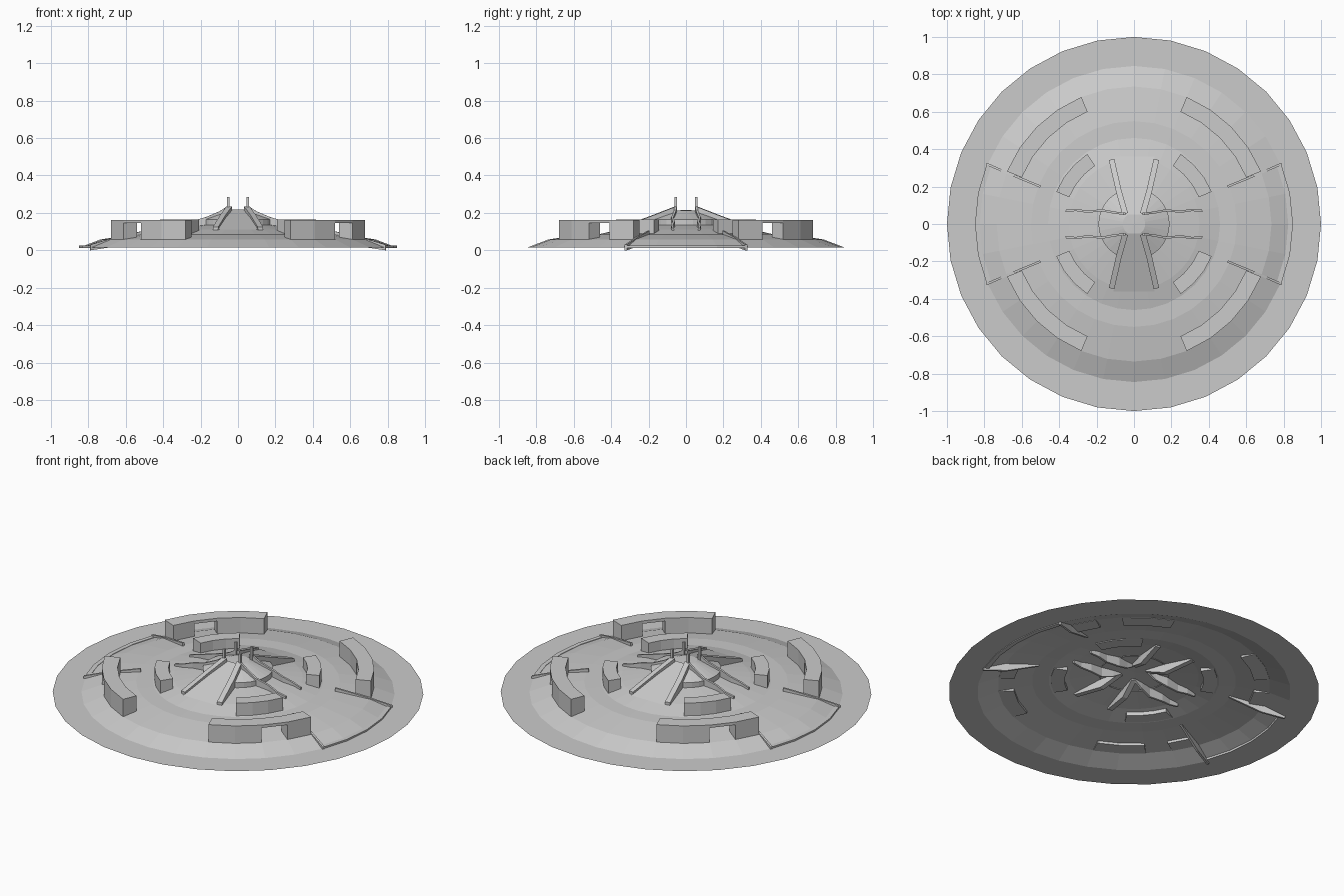
import bpy, bmesh
from math import radians, cos, sin, pi
from mathutils import Vector

cube = bpy.data.objects.get("Cube")
if cube:
    bpy.data.objects.remove(cube, do_unlink=True)

grey = bpy.data.materials.new("plain grey")
grey.use_nodes = True
colour = (0.6, 0.6, 0.6, 1)
grey.diffuse_color = colour
grey.node_tree.nodes["Principled BSDF"].inputs["Base Color"].default_value = colour

STEP = 2 * pi / 32
QUADRANTS = [("left_back", 1, 1), ("right_back", -1, 1),
             ("left_front", 1, -1), ("right_front", -1, -1)]


def finish(name, bm):
    bmesh.ops.remove_doubles(bm, verts=bm.verts, dist=1e-5)
    bmesh.ops.recalc_face_normals(bm, faces=bm.faces)
    mesh = bpy.data.meshes.new(name)
    bm.to_mesh(mesh)
    bm.free()
    mesh.materials.append(grey)
    obj = bpy.data.objects.new(name, mesh)
    bpy.context.collection.objects.link(obj)
    return obj


def lathe(name, profile):
    """Spin a (radius, height) profile into a 32-sided sheet."""
    bm = bmesh.new()
    verts = [bm.verts.new((r, 0, z)) for r, z in profile]
    edges = [bm.edges.new(pair) for pair in zip(verts, verts[1:])]
    bmesh.ops.spin(bm, geom=verts + edges, angle=2 * pi, steps=32,
                   axis=(0, 0, 1), cent=(0, 0, 0))
    obj = finish(name, bm)
    if sum(p.normal.z for p in obj.data.polygons) < 0:
        obj.data.flip_normals()
    return obj


def add_arc(bm, r0, r1, z0, z1, first, last, sx=1, sy=1):
    """Add a closed curved block spanning whole 32nds of a turn."""
    rings = []
    for i in range(first, last + 1):
        c, s = cos(i * STEP) * sx, sin(i * STEP) * sy
        rings.append([bm.verts.new((r * c, r * s, z))
                      for r, z in ((r0, z0), (r1, z0), (r1, z1), (r0, z1))])
    for a, b in zip(rings, rings[1:]):
        for k in range(4):
            n = (k + 1) % 4
            bm.faces.new((a[k], a[n], b[n], b[k]))
    bm.faces.new(rings[0])
    bm.faces.new(rings[-1])


def fin(name, path, tops, bottoms, width, sx, sy):
    """Upright blade following a plan path, with a height range per point."""
    bm = bmesh.new()
    pts = [Vector((x * sx, y * sy, 0)) for x, y in path]
    direction = (pts[-1] - pts[0]).normalized()
    side = Vector((-direction.y, direction.x, 0)) * width / 2
    rings = []
    for p, top, low in zip(pts, tops, bottoms):
        rings.append([bm.verts.new(p + off + Vector((0, 0, z)))
                      for off, z in ((-side, low), (side, low), (side, top), (-side, top))])
    for a, b in zip(rings, rings[1:]):
        for k in range(4):
            n = (k + 1) % 4
            bm.faces.new((a[k], a[n], b[n], b[k]))
    bm.faces.new(rings[0])
    bm.faces.new(rings[-1])
    return finish(name, bm)


# Stepped ground disc with flat brim
lathe("ground_disc", [(1, .016), (.845, .016), (.735, .058), (.55, .085),
                      (.46, .087), (.35, .112), (.19, .135), (0, .14)])

# Raised central drum
lathe("central_drum", [(.19, .13), (.19, .165), (.06, .213), (0, .215)])

# Sloping ramps to the front and back of the drum
for name, sy in (("front_ramp", -1), ("back_ramp", 1)):
    bm = bmesh.new()
    bm.faces.new([bm.verts.new((x, y * sy, z)) for x, y, z in
                  ((-.11, .36, .11), (.11, .36, .11), (.045, .05, .217), (-.045, .05, .217))])
    ramp = finish(name, bm)
    if ramp.data.polygons[0].normal.z < 0:
        ramp.data.flip_normals()

for label, sx, sy in QUADRANTS:
    # Outer wall with a doorway under a lintel
    bm = bmesh.new()
    add_arc(bm, .65, .735, .056, .162, 2, 3, sx, sy)
    add_arc(bm, .65, .735, .145, .162, 3, 4, sx, sy)
    add_arc(bm, .65, .735, .056, .162, 4, 6, sx, sy)
    finish("outer_wall_" + label, bm)

    # Low inner wall
    bm = bmesh.new()
    add_arc(bm, .375, .45, .085, .165, 2, 5, sx, sy)
    finish("inner_wall_" + label, bm)

    # Straight fins beside the ramps
    fin("ramp_fin_" + label, [(.047, .055), (.08, .17), (.12, .345)],
        [.235, .19, .125], [.13, .085, .1], .03, sx, sy)

    # Sagging struts along the sides
    fin("side_strut_" + label,
        [(.05, .055), (.1, .06), (.17, .073), (.25, .066), (.31, .075), (.365, .07)],
        [.24, .208, .178, .155, .135, .12], [.13, .1, .08, .08, .085, .09], .012, sx, sy)

    # Short corner posts
    bm = bmesh.new()
    bmesh.ops.create_cube(bm, size=1)
    for v in bm.verts:
        v.co = (v.co.x * .013 + .053 * sx, v.co.y * .013 + .055 * sy, v.co.z * .085 + .2425)
    finish("corner_post_" + label, bm)

    # Blades flanking the side entrances
    fin("entrance_blade_" + label, [(.5, .2), (.67, .27), (.79, .322)],
        [.105, .066, .03], [.08, .018, 0], .012, sx, sy)

# Thin curved lips across the entrances
for label, sx in (("left", 1), ("right", -1)):
    bm = bmesh.new()
    add_arc(bm, .825, .85, .012, .026, -2, 2, sx)
    finish("entrance_lip_" + label, bm)
